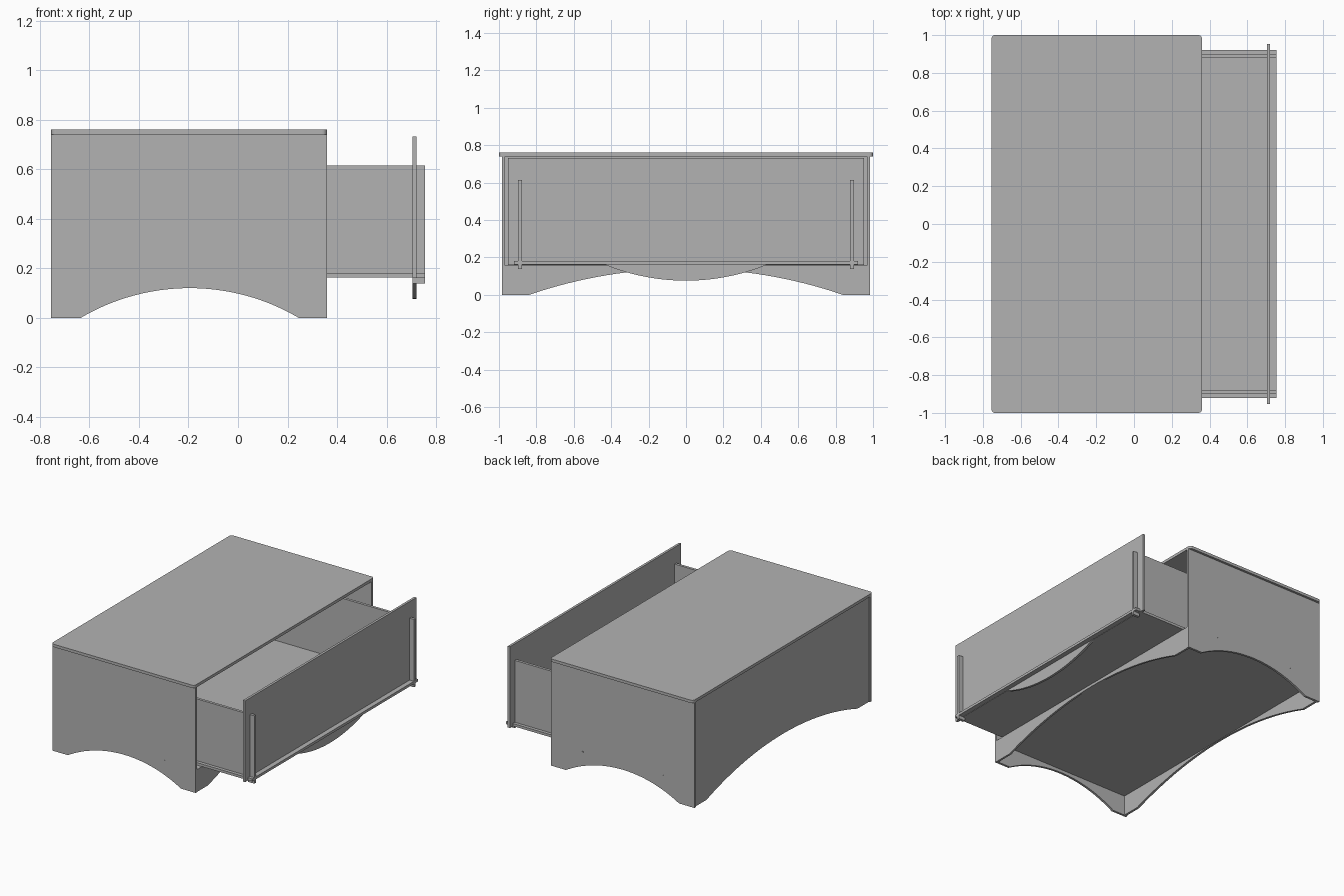
import bpy
import bmesh
import math
from mathutils import Vector

old = bpy.data.objects.get("Cube")
if old:
    bpy.data.objects.remove(old, do_unlink=True)

GREY = (0.45, 0.45, 0.45, 1.0)
board = bpy.data.materials.new("plain grey board")
board.use_nodes = True
board.diffuse_color = GREY
board.node_tree.nodes["Principled BSDF"].inputs["Base Color"].default_value = GREY


def finish(name, bm):
    bmesh.ops.recalc_face_normals(bm, faces=bm.faces)
    mesh = bpy.data.meshes.new(name)
    bm.to_mesh(mesh)
    bm.free()
    mesh.materials.append(board)
    obj = bpy.data.objects.new(name, mesh)
    bpy.context.collection.objects.link(obj)
    return obj


def panel(name, outline, axis, lo, hi):
    """Extrude a 2D outline along axis from lo to hi."""
    bm = bmesh.new()
    verts = []
    for a, b in outline:
        co = [a, b]
        co.insert("xyz".index(axis), lo)
        verts.append(bm.verts.new(co))
    face = bm.faces.new(verts)
    step = Vector([hi - lo if k == axis else 0 for k in "xyz"])
    made = bmesh.ops.extrude_face_region(bm, geom=[face])["geom"]
    bmesh.ops.translate(bm, vec=step, verts=[v for v in made if isinstance(v, bmesh.types.BMVert)])
    return finish(name, bm)


def box(name, x0, x1, y0, y1, z0, z1):
    return panel(name, [(x0, y0), (x1, y0), (x1, y1), (x0, y1)], "z", z0, z1)


def arc(centre, half, base, rise, n=32):
    """Shallow circular arc from left to right; negative rise bulges down."""
    s = abs(rise)
    r = (half * half + s * s) / (2 * s)
    t = math.asin(half / r)
    pts = []
    for i in range(n + 1):
        a = -t + 2 * t * i / n
        h = r * math.cos(a) - (r - s)
        pts.append((centre + r * math.sin(a), base + math.copysign(h, rise)))
    return pts


X0, X1 = -0.755, 0.36
T = 0.016
TOP = 0.74

# Tabletop with small rounded corners
R = 0.02
outline = []
for k, (cx, cy) in enumerate([(X1 - R, 1 - R), (X0 + R, 1 - R), (X0 + R, R - 1), (X1 - R, R - 1)]):
    for i in range(7):
        a = math.pi / 2 * (k + i / 6)
        outline.append((cx + R * math.cos(a), cy + R * math.sin(a)))
panel("tabletop", outline, "z", TOP, 0.76)

# Cabinet sides with arched feet
side = [(X0, 0)] + arc(-0.195, 0.44, 0, 0.12) + [(X1, 0), (X1, TOP), (X0, TOP)]
for label, s in (("right", -1), ("left", 1)):
    panel(label + "_side", side, "y", s * 0.984, s * (0.984 - T))
    # Floor tenon ends showing on the sides
    for n, x in enumerate((-0.515, 0.12)):
        box(f"{label}_tenon_{n + 1}", x - 0.01, x + 0.01, s * 0.97, s * 0.985, 0.16, 0.166)

# Arched back panel and front rail between the sides
W = 0.984 - T


def arched(top):
    return [(-W, 0)] + arc(0, 0.84, 0, 0.14) + [(W, 0), (W, top), (-W, top)]


panel("back_panel", arched(TOP), "x", X0 + 0.008, X0 + 0.008 + T)
panel("front_rail", arched(0.158), "x", X1 - T, X1 - 0.002)
box("cabinet_floor", X0 + 0.024, X1 - T, -W, W, 0.142, 0.158)

# Pulled-out drawer
D0, D1 = -0.37, 0.755
box("drawer_bottom", D0, D1, -0.92, 0.92, 0.162, 0.18)
box("drawer_back", D0 + 0.01, D0 + 0.026, -0.88, 0.88, 0.18, 0.615)
for label, s in (("right", -1), ("left", 1)):
    # Side board with a short foot ahead of the drawer front
    shape = [(D0, 0.17), (0.705, 0.17), (0.705, 0.138), (D1, 0.138), (D1, 0.615), (D0, 0.615)]
    panel(label + "_drawer_side", shape, "y", s * 0.878, s * 0.897)

# Drawer front with a curved pull on its lower edge
F = 0.952
front = [(-F, 0.16)] + arc(0, 0.43, 0.16, -0.084) + [(F, 0.16), (F, 0.732), (-F, 0.732)]
panel("drawer_front", front, "x", 0.704, 0.721)
